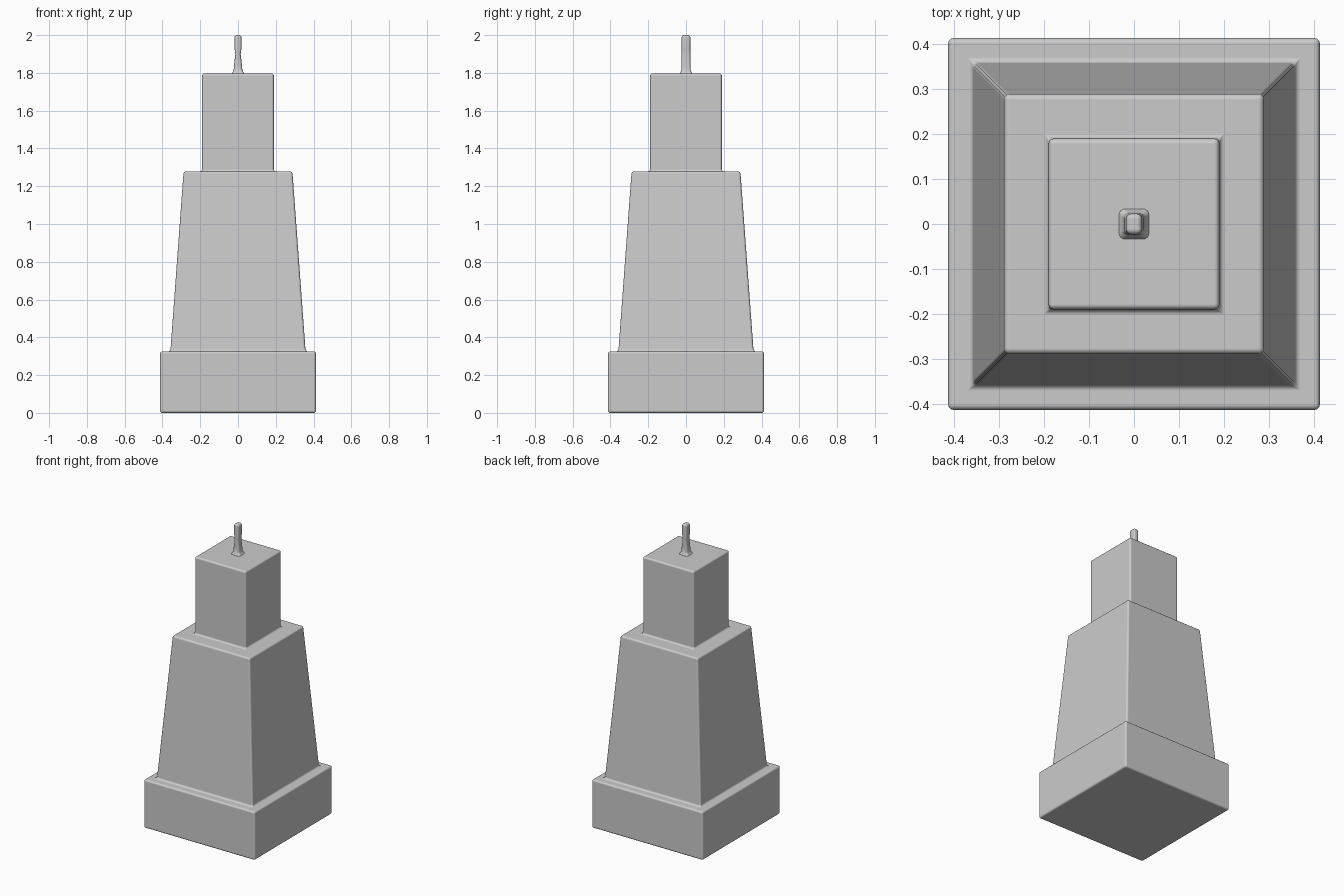
import bpy, bmesh

if "Cube" in bpy.data.objects:
    bpy.data.objects.remove(bpy.data.objects["Cube"])


def loft(name, rings, bevel, segments=3, cap_bottom=True):
    """Skin stacked rectangles (half_x, half_y, z) and round the edges."""
    bm = bmesh.new()
    loops = []
    for hx, hy, z in rings:
        loops.append([bm.verts.new((sx * hx, sy * hy, z))
                      for sx, sy in ((-1, -1), (1, -1), (1, 1), (-1, 1))])
    for a, b in zip(loops, loops[1:]):
        for i in range(4):
            j = (i + 1) % 4
            bm.faces.new((a[i], a[j], b[j], b[i]))
    if cap_bottom:
        bm.faces.new(loops[0][::-1])
    bm.faces.new(loops[-1])
    bmesh.ops.recalc_face_normals(bm, faces=bm.faces)
    mesh = bpy.data.meshes.new(name)
    bm.to_mesh(mesh)
    bm.free()
    obj = bpy.data.objects.new(name, mesh)
    bpy.context.collection.objects.link(obj)
    mod = obj.modifiers.new("rounded_edges", 'BEVEL')
    mod.width = bevel
    mod.segments = segments
    mod.limit_method = 'ANGLE'
    mod.use_clamp_overlap = True
    mod.harden_normals = True
    mesh.shade_smooth()
    return obj


# Stepped tower: plinth, tapered shaft and upper block as one closed skin
tiers = [(0.413, 0.0), (0.413, 0.325), (0.358, 0.325),
         (0.288, 1.278), (0.19, 1.278), (0.19, 1.797)]
loft("stepped_tower", [(h, h, z) for h, z in tiers], 0.012)

# Spire: slim rod with a flared foot and a slight waist
loft("spire", [(0.034, 0.034, 1.796), (0.023, 0.025, 1.812),
               (0.021, 0.024, 1.84), (0.014, 0.023, 1.90),
               (0.018, 0.023, 1.925), (0.018, 0.023, 2.0)],
     0.012, 4, cap_bottom=False)
